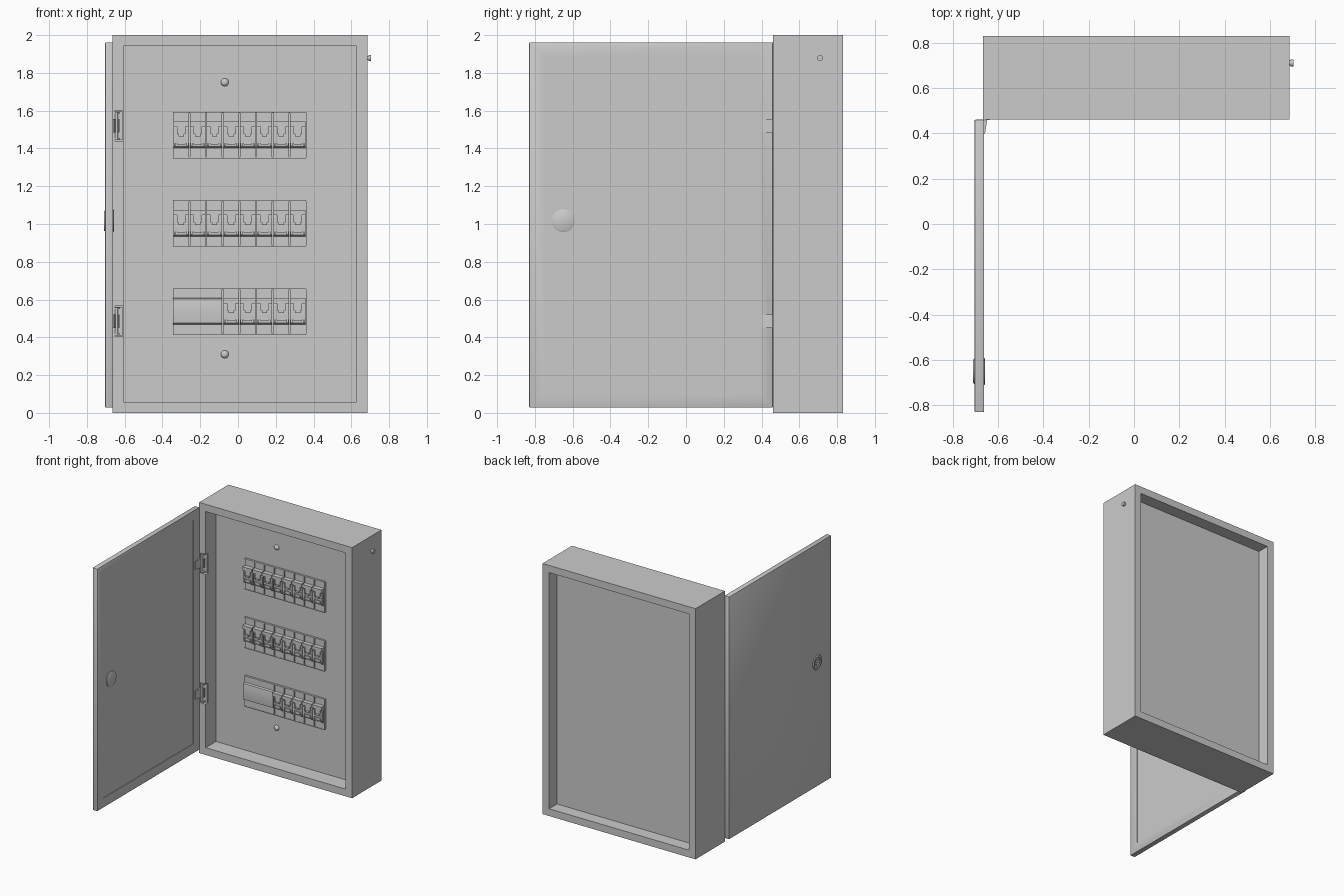
import bpy, bmesh, math
from mathutils import Matrix, Vector

cube = bpy.data.objects.get("Cube")
if cube:
    bpy.data.objects.remove(cube, do_unlink=True)

grey = bpy.data.materials.new("cabinet grey")
grey.use_nodes = True
grey.diffuse_color = (0.6, 0.6, 0.6, 1)
grey.node_tree.nodes["Principled BSDF"].inputs["Base Color"].default_value = (0.6, 0.6, 0.6, 1)


def finish(bm, name, smooth=False):
    bmesh.ops.recalc_face_normals(bm, faces=bm.faces)
    mesh = bpy.data.meshes.new(name)
    bm.to_mesh(mesh)
    bm.free()
    mesh.materials.append(grey)
    ob = bpy.data.objects.new(name, mesh)
    bpy.context.collection.objects.link(ob)
    if smooth:
        bpy.ops.object.select_all(action='DESELECT')
        ob.select_set(True)
        bpy.context.view_layer.objects.active = ob
        bpy.ops.object.shade_smooth_by_angle(angle=math.radians(35))
    return ob


def add_box(bm, lo, hi):
    lo, hi = Vector(lo), Vector(hi)
    m = Matrix.Translation((lo + hi) / 2) @ Matrix.Diagonal((*(hi - lo), 1))
    return bmesh.ops.create_cube(bm, size=1, matrix=m)["verts"]


def add_cylinder(bm, start, end, radius, top=None, sides=32):
    start, end = Vector(start), Vector(end)
    axis = end - start
    m = Matrix.Translation((start + end) / 2) @ axis.to_track_quat('Z', 'Y').to_matrix().to_4x4()
    bmesh.ops.create_cone(bm, cap_ends=True, segments=sides, radius1=radius,
                          radius2=radius if top is None else top, depth=axis.length, matrix=m)


def add_profile(bm, points, x0, x1):
    """Sweep a (y, z) outline from x0 to x1."""
    face = bm.faces.new([bm.verts.new((x0, y, z)) for y, z in points])
    new = bmesh.ops.extrude_face_region(bm, geom=[face])["geom"]
    bmesh.ops.translate(bm, vec=(x1 - x0, 0, 0),
                        verts=[v for v in new if isinstance(v, bmesh.types.BMVert)])


def recess(bm, direction, rim, depth):
    """Sink a rectangular panel into the face that looks along direction."""
    bm.normal_update()
    d = Vector(direction)
    face = max(bm.faces, key=lambda f: f.normal.dot(d) * f.calc_area())
    bmesh.ops.inset_region(bm, faces=[face], thickness=rim, use_even_offset=True)
    old = face
    new = bmesh.ops.extrude_face_region(bm, geom=[old])["geom"]
    bmesh.ops.translate(bm, vec=-d * depth,
                        verts=[v for v in new if isinstance(v, bmesh.types.BMVert)])
    if old.is_valid:
        bmesh.ops.delete(bm, geom=[old], context='FACES')


FRONT, PANEL = 0.46, 0.59
HINGES = (0.485, 1.52)

# Cabinet body, recessed at the front and the back
bm = bmesh.new()
add_box(bm, (-0.665, FRONT, 0), (0.685, 0.83, 2))
recess(bm, (0, -1, 0), 0.058, PANEL - FRONT)
recess(bm, (0, 1, 0), 0.058, 0.1)
body = finish(bm, "cabinet_body")

# Hinge pockets cut in the frame
bm = bmesh.new()
for z in HINGES:
    add_box(bm, (-0.652, FRONT - 0.02, z - 0.08), (-0.59, FRONT + 0.03, z + 0.08))
cutter = finish(bm, "hinge_pocket_cutter")
cutter.hide_render = True
cutter.hide_set(True)
cut = body.modifiers.new("hinge pockets", 'BOOLEAN')
cut.object = cutter
cut.solver = 'EXACT'

# Open door with a shallow inner panel
bm = bmesh.new()
add_box(bm, (-0.703, -0.83, 0.028), (-0.661, FRONT, 1.962))
bmesh.ops.bevel(bm, geom=bm.edges[:], offset=0.004, segments=2, profile=0.5, affect='EDGES')
recess(bm, (1, 0, 0), 0.072, 0.005)
finish(bm, "door", True)

# Door lock: inner disc, outer collar and key insert
bm = bmesh.new()
LY, LZ = -0.65, 1.017
add_cylinder(bm, (-0.68, LY, LZ), (-0.66, LY, LZ), 0.06, 0.06, 48)
add_cylinder(bm, (-0.66, LY, LZ), (-0.657, LY, LZ), 0.06, 0.055, 48)
finish(bm, "lock_inner_disc", True)
bm = bmesh.new()
section = [(0.058, -0.702), (0.052, -0.709), (0.038, -0.709), (0.034, -0.704)]
rings = []
for i in range(40):
    a = math.tau * i / 40
    rings.append([bm.verts.new((x, LY + r * math.cos(a), LZ + r * math.sin(a))) for r, x in section])
for i, ring in enumerate(rings):
    nxt = rings[(i + 1) % len(rings)]
    for k in range(3):
        bm.faces.new((ring[k], ring[k + 1], nxt[k + 1], nxt[k]))
finish(bm, "lock_outer_collar", True)
bm = bmesh.new()
add_cylinder(bm, (-0.69, LY, LZ), (-0.708, LY, LZ), 0.02, sides=24)
add_box(bm, (-0.709, LY - 0.03, LZ - 0.005), (-0.69, LY + 0.03, LZ + 0.005))
finish(bm, "lock_key_insert", True)

# Hinges: fixed leaf, end brackets, knuckle and door leaf
for side, z in zip(("lower", "upper"), HINGES):
    bm = bmesh.new()
    add_box(bm, (-0.65, 0.482, z - 0.076), (-0.612, 0.487, z + 0.076))
    for s in (-1, 1):
        add_box(bm, (-0.65, 0.462, z + s * 0.07 - 0.004), (-0.625, 0.485, z + s * 0.07 + 0.004))
    add_box(bm, (-0.632, 0.468, z - 0.036), (-0.627, 0.485, z + 0.036))
    add_cylinder(bm, (-0.643, 0.466, z - 0.072), (-0.643, 0.466, z + 0.072), 0.008, sides=16)
    points = [(-0.661, 0.40), (-0.657, 0.40), (-0.647, 0.462), (-0.652, 0.466), (-0.661, 0.455)]
    face = bm.faces.new([bm.verts.new((x, y, z - 0.035)) for x, y in points])
    new = bmesh.ops.extrude_face_region(bm, geom=[face])["geom"]
    bmesh.ops.translate(bm, vec=(0, 0, 0.07), verts=[v for v in new if isinstance(v, bmesh.types.BMVert)])
    finish(bm, side + "_hinge", True)

# Domed screws holding the inner panel
for side, z in (("lower", 0.31), ("upper", 1.75)):
    bm = bmesh.new()
    m = Matrix.Translation((-0.07, PANEL, z)) @ Matrix.Diagonal((1, 0.8, 1, 1))
    bmesh.ops.create_uvsphere(bm, u_segments=24, v_segments=12, radius=0.021, matrix=m)
    finish(bm, side + "_panel_screw", True)

# Earthing bolt on the left wall
bm = bmesh.new()
add_cylinder(bm, (0.68, 0.71, 1.878), (0.692, 0.71, 1.878), 0.011, sides=20)
add_cylinder(bm, (0.69, 0.71, 1.878), (0.704, 0.71, 1.878), 0.016, sides=20)
finish(bm, "earthing_bolt", True)

# Breaker rows
X0, WIDTH, HEIGHT = -0.345, 0.0882, 0.238
OUTLINE = [(-0.01, 0), (0.014, 0), (0.014, 0.05), (0.028, 0.058), (0.032, 0.095),
           (0.032, 0.15), (0.028, 0.185), (0.014, 0.19), (0.014, HEIGHT), (-0.01, HEIGHT)]


def outline(z):
    return [(PANEL - d, z + h) for d, h in OUTLINE]


def add_breaker(bm, x, z):
    """One switch module: body, toggle and terminal details."""
    mid = x + WIDTH / 2

    def part(half, z0, z1, d0, d1):
        add_box(bm, (mid - half, PANEL - d1, z + z0), (mid + half, PANEL - d0, z + z1))

    add_profile(bm, outline(z), x + 0.003, x + WIDTH - 0.003)
    part(0.041, 0.163, 0.19, 0.02, 0.048)
    part(0.022, 0.125, 0.165, 0.02, 0.042)
    part(0.036, 0.1, 0.112, 0.02, 0.037)
    part(0.022, 0.07, 0.092, 0.02, 0.038)
    part(0.014, 0.112, 0.125, 0.02, 0.046)
    for s in (-1, 1):
        cx = mid + s * 0.034
        add_box(bm, (cx - 0.005, PANEL - 0.038, z + 0.06), (cx + 0.005, PANEL - 0.02, z + 0.15))


for row, z, first in (("upper", 1.352, 0), ("middle", 0.884, 0), ("lower", 0.417, 3)):
    bm = bmesh.new()
    for i in range(first, 8):
        add_breaker(bm, X0 + i * WIDTH, z)
    finish(bm, row + "_breaker_row")
    # Thin surround edging the row
    bm = bmesh.new()
    x1 = X0 + 8 * WIDTH
    for lo, hi in ((z - 0.004, z + 0.002), (z + HEIGHT - 0.002, z + HEIGHT + 0.004)):
        add_box(bm, (X0, PANEL - 0.016, lo), (x1, PANEL + 0.01, hi))
    add_box(bm, (x1 - 0.003, PANEL - 0.016, z), (x1 + 0.003, PANEL + 0.01, z + HEIGHT))
    finish(bm, row + "_row_surround")

# Blank cover over the three unused places
bm = bmesh.new()
add_profile(bm, outline(0.417), X0, X0 + 3 * WIDTH - 0.003)
finish(bm, "blank_cover", True)
